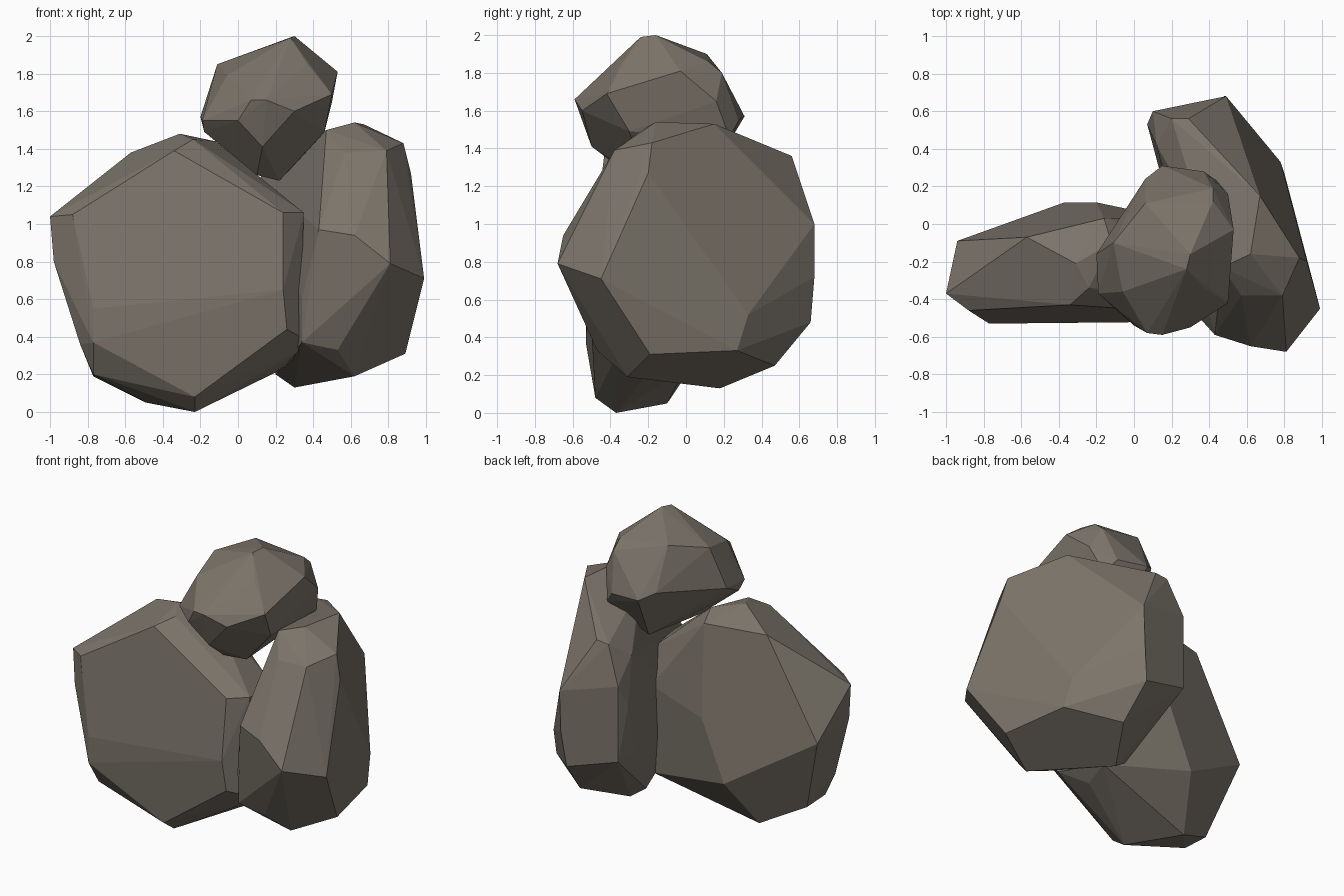
import bpy
import bmesh
import math

# One stone colour for the whole pile
stone = bpy.data.materials.new("brown grey stone")
stone.diffuse_color = (0.2, 0.175, 0.145, 1)


def boulder(name, corners):
    """Faceted boulder: the convex hull of a few corner points."""
    bm = bmesh.new()
    for c in corners:
        bm.verts.new(c)
    res = bmesh.ops.convex_hull(bm, input=bm.verts[:])
    loose = {g for g in res["geom_interior"] + res["geom_unused"]
             if isinstance(g, bmesh.types.BMVert)}
    bmesh.ops.delete(bm, geom=list(loose), context="VERTS")
    # merge nearly flat triangles into broad facets
    bmesh.ops.dissolve_limit(bm, angle_limit=math.radians(4),
                             verts=bm.verts[:], edges=bm.edges[:])
    bmesh.ops.recalc_face_normals(bm, faces=bm.faces[:])
    mesh = bpy.data.meshes.new(name)
    bm.to_mesh(mesh)
    bm.free()
    mesh.materials.append(stone)
    obj = bpy.data.objects.new(name, mesh)
    bpy.context.collection.objects.link(obj)
    return obj


# Wide slab on the left
boulder("left_boulder", [
    # front facet
    (-.88, -.46, 1.05), (-.34, -.43, 1.39), (.24, -.47, 1.06), (.24, -.52, .65),
    (.26, -.5, .44), (-.23, -.48, .08), (-.77, -.53, .37), (-.77, -.53, .55),
    # left rim and top
    (-1, -.37, 1.04), (-.98, -.38, .8), (-.84, -.43, .36), (-.77, -.42, .2),
    (-.57, -.07, 1.38), (-.31, -.21, 1.48), (-.24, -.34, 1.45), (-.12, -.1, 1.44),
    # back facet
    (-.94, -.09, .72), (-.77, -.22, .19), (-.37, .115, .37), (-.2, .115, .78),
    (-.16, .03, 1.39), (.25, .02, .85), (.25, 0, .24),
    # right rim and underside
    (.35, -.37, 1.06), (.33, -.1, 1.04), (.33, -.42, .4), (.32, -.36, .32),
    (.2, -.2, .21), (-.23, -.37, 0), (-.49, -.1, .05),
])

# Tall slab on the right
boulder("right_boulder", [
    # front
    (.81, -.68, .79), (.62, -.65, .94), (.43, -.59, .97), (.34, -.49, .6),
    (.34, -.48, .37), (.53, -.47, .33), (.57, -.38, 1.38), (.79, -.38, 1.39),
    # top
    (.62, -.16, 1.54), (.47, -.23, 1.5), (.39, -.05, 1.46), (.67, .15, 1.53),
    (.88, -.18, 1.43), (.29, .56, 1.36), (.2, .56, 1.35),
    # right facet
    (.92, -.2, 1.27), (.99, -.45, .71), (.89, -.19, .31), (.8, .27, .33),
    (.78, .33, .52), (.49, .68, 1.0),
    # back, inner side and underside
    (.48, .68, .72), (.45, .66, .48), (.48, .47, .25), (.3, .18, .13),
    (.2, .15, .2), (.62, -.31, .19), (.1, .6, .58), (.07, .53, .95),
    (.1, .42, .58), (.1, .6, 1.1), (.12, .42, 1.25),
])

# Small boulder resting on top
boulder("top_boulder", [
    # crown
    (.3, -.16, 2.0), (.28, -.24, 1.99), (.06, .11, 1.9), (-.11, -.1, 1.85),
    (-.06, -.36, 1.79), (.37, -.34, 1.85), (.53, -.03, 1.81), (.42, .12, 1.86),
    (.42, .19, 1.8),
    # middle
    (.07, -.58, 1.66), (.15, -.59, 1.66), (.5, -.42, 1.69), (.3, -.55, 1.6),
    (0, -.54, 1.55), (-.19, -.37, 1.55), (-.2, -.16, 1.57), (.5, .16, 1.65),
    (.15, .31, 1.57), (.37, .28, 1.55), (.06, .24, 1.62),
    # underside
    (.13, -.5, 1.41), (-.18, -.32, 1.49), (.1, -.3, 1.26), (.22, -.22, 1.23),
    (.2, .12, 1.25), (.44, .23, 1.46), (.46, -.3, 1.49),
])
